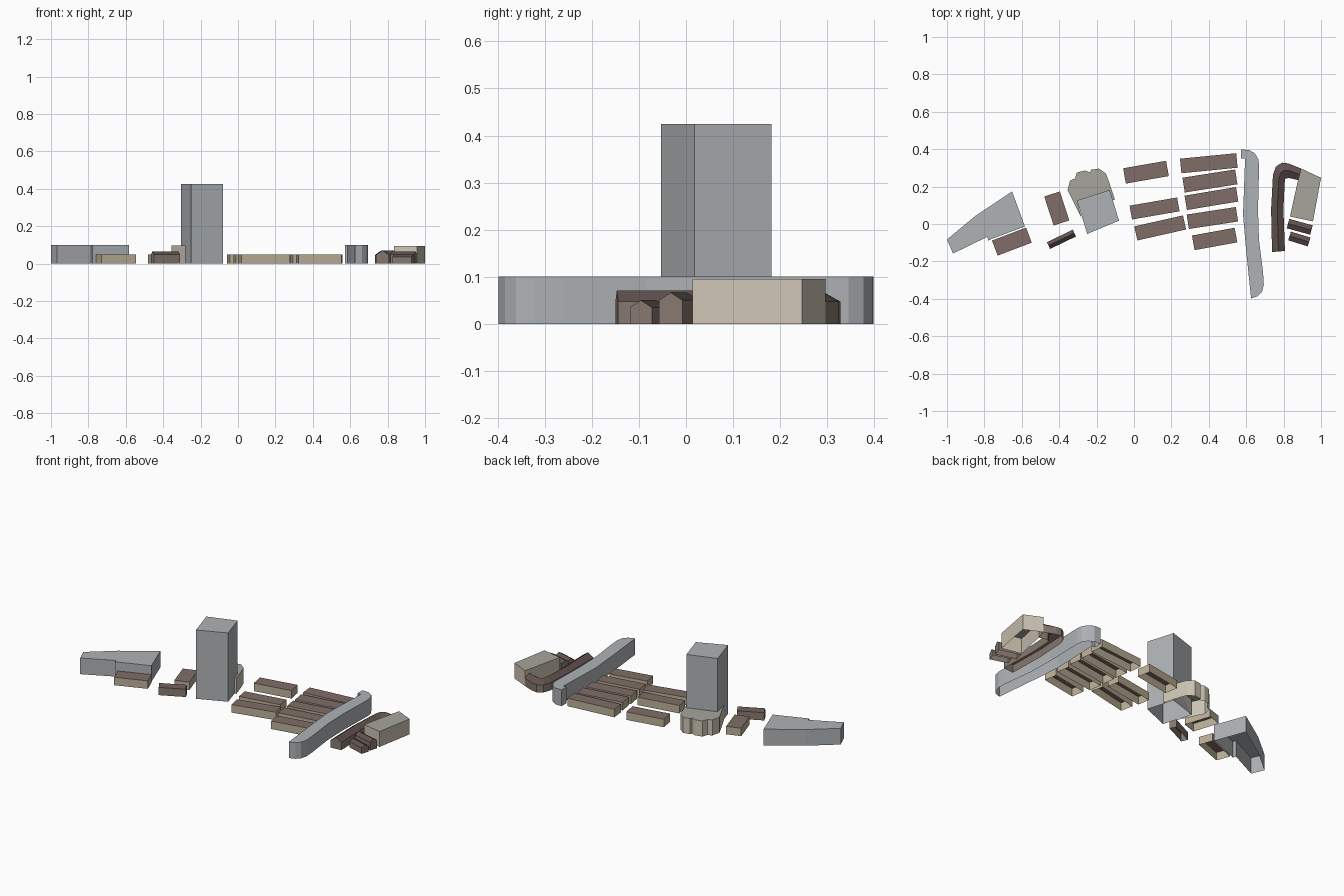
import bpy
from math import cos, sin, radians


def material(name, r, g, b):
    m = bpy.data.materials.new(name)
    m.diffuse_color = (r, g, b, 1)
    return m


TAN = material("tan_wall", 0.50, 0.43, 0.31)
BEIGE = material("beige_wall", 0.62, 0.56, 0.46)
UMBER = material("umber_wall", 0.24, 0.19, 0.16)
BROWN = material("brown_roof", 0.22, 0.155, 0.135)
DARK = material("dark_roof", 0.12, 0.085, 0.08)
OLIVE = material("olive_roof", 0.38, 0.38, 0.34)
GREY = material("grey_concrete", 0.43, 0.45, 0.47)


def make(name, verts, faces, walls, roof, roof_faces):
    """Open-bottomed flat-shaded shell with wall and roof materials."""
    me = bpy.data.meshes.new(name)
    me.from_pydata(verts, [], faces)
    me.materials.append(walls)
    me.materials.append(roof)
    for i in roof_faces:
        me.polygons[i].material_index = 1
    ob = bpy.data.objects.new(name, me)
    bpy.context.collection.objects.link(ob)
    return ob


def block(name, outline, height, walls, roof):
    """Footprint extruded up to a flat roof."""
    n = len(outline)
    area = sum(outline[i - 1][0] * outline[i][1] - outline[i][0] * outline[i - 1][1]
               for i in range(n))
    pts = outline if area > 0 else outline[::-1]
    verts = [(x, y, z) for z in (0, height) for x, y in pts]
    faces = [(i, (i + 1) % n, (i + 1) % n + n, i + n) for i in range(n)]
    faces.append(tuple(range(n, 2 * n)))
    make(name, verts, faces, walls, roof, [n])


def gable(name, left, right, eave, ridge):
    """Pitched-roof building swept between a left and a right eave path."""
    verts, faces, roofs = [], [], []
    for (lx, ly), (rx, ry) in zip(left, right):
        verts += [(lx, ly, 0), (lx, ly, eave),
                  ((lx + rx) / 2, (ly + ry) / 2, ridge),
                  (rx, ry, eave), (rx, ry, 0)]
    for s in range(len(left) - 1):
        for k in range(4):
            a, b = s * 5 + k, s * 5 + k + 5
            if k in (1, 2):
                roofs.append(len(faces))
            faces.append((a, a + 1, b + 1, b))
    end = len(verts) - 5
    faces += [(4, 3, 2, 1, 0), tuple(range(end, end + 5))]
    make(name, verts, faces, UMBER, DARK, roofs)


def rect(cx, cy, length, width, deg):
    c, s = cos(radians(deg)), sin(radians(deg))
    return [(cx + u * length / 2 * c - v * width / 2 * s,
             cy + u * length / 2 * s + v * width / 2 * c)
            for u, v in ((-1, -1), (1, -1), (1, 1), (-1, 1))]


# Rows of low flat-roofed blocks: centre x, y, length, width, angle
low_blocks = [
    (-0.653, -0.094, 0.195, 0.086, 20.8),
    (-0.413, 0.083, 0.088, 0.163, 18),
    (0.064, 0.277, 0.233, 0.083, 9.9),
    (0.110, 0.083, 0.258, 0.075, 9.8),
    (0.140, -0.021, 0.267, 0.077, 12.7),
    (0.400, 0.325, 0.302, 0.078, 5.6),
    (0.406, 0.230, 0.285, 0.080, 8.9),
    (0.414, 0.136, 0.279, 0.078, 9.4),
    (0.419, 0.032, 0.266, 0.078, 8.7),
    (0.431, -0.080, 0.232, 0.079, 10.3),
]
for i, spec in enumerate(low_blocks):
    block(f"low_block_{i + 1}", rect(*spec), 0.049, TAN, BROWN)

# Small pitched-roof houses: rectangle, eave height, ridge height
houses = [
    ((-0.388, -0.082, 0.154, 0.040, 25.7), 0.048, 0.066),
    ((0.886, -0.015, 0.130, 0.052, -15.5), 0.050, 0.066),
    ((0.884, -0.080, 0.109, 0.049, -17), 0.035, 0.050),
]
for i, (spec, eave, ridge) in enumerate(houses):
    a, b, c, d = rect(*spec)
    gable(f"small_house_{i + 1}", [d, c], [a, b], eave, ridge)

# Hook-shaped pitched-roof terrace
gable("curved_terrace",
      [(0.738, -0.150), (0.733, 0.078), (0.743, 0.264), (0.759, 0.307),
       (0.791, 0.328), (0.824, 0.324), (0.893, 0.297)],
      [(0.807, -0.144), (0.799, 0.078), (0.805, 0.211), (0.807, 0.238),
       (0.812, 0.243), (0.829, 0.246), (0.877, 0.235)], 0.047, 0.071)

# Beige hall at the right end
block("end_hall", [(0.834, 0.040), (0.957, 0.014), (1.0, 0.247),
                   (0.893, 0.297), (0.877, 0.235)], 0.095, BEIGE, OLIVE)

# Long wavy slab building
block("long_slab",
      [(0.572, 0.398), (0.615, 0.396), (0.647, 0.377), (0.665, 0.345),
       (0.669, 0.310), (0.663, 0.078), (0.668, -0.083), (0.690, -0.260),
       (0.694, -0.323), (0.685, -0.361), (0.663, -0.385), (0.626, -0.398),
       (0.599, -0.136), (0.583, 0.050), (0.594, 0.350), (0.572, 0.350)],
      0.1, GREY, GREY)

# Wedge-shaped building at the left end
block("wedge_building",
      [(-1.0, -0.083), (-0.968, -0.158), (-0.785, -0.069), (-0.779, -0.088),
       (-0.766, -0.082), (-0.583, -0.013), (-0.652, 0.174), (-0.850, 0.042)],
      0.1, GREY, GREY)

# Tower and the scalloped podium wrapped round its back
block("tower", [(-0.305, 0.126), (-0.250, -0.053), (-0.080, 0.018), (-0.130, 0.182)],
      0.425, GREY, GREY)
block("podium",
      [(-0.280, 0.030), (-0.305, 0.126), (-0.130, 0.182), (-0.113, 0.127),
       (-0.102, 0.131), (-0.134, 0.227), (-0.150, 0.270), (-0.187, 0.296),
       (-0.230, 0.290), (-0.235, 0.276), (-0.262, 0.286), (-0.305, 0.275),
       (-0.316, 0.243), (-0.342, 0.232), (-0.355, 0.180)],
      0.096, BEIGE, OLIVE)
